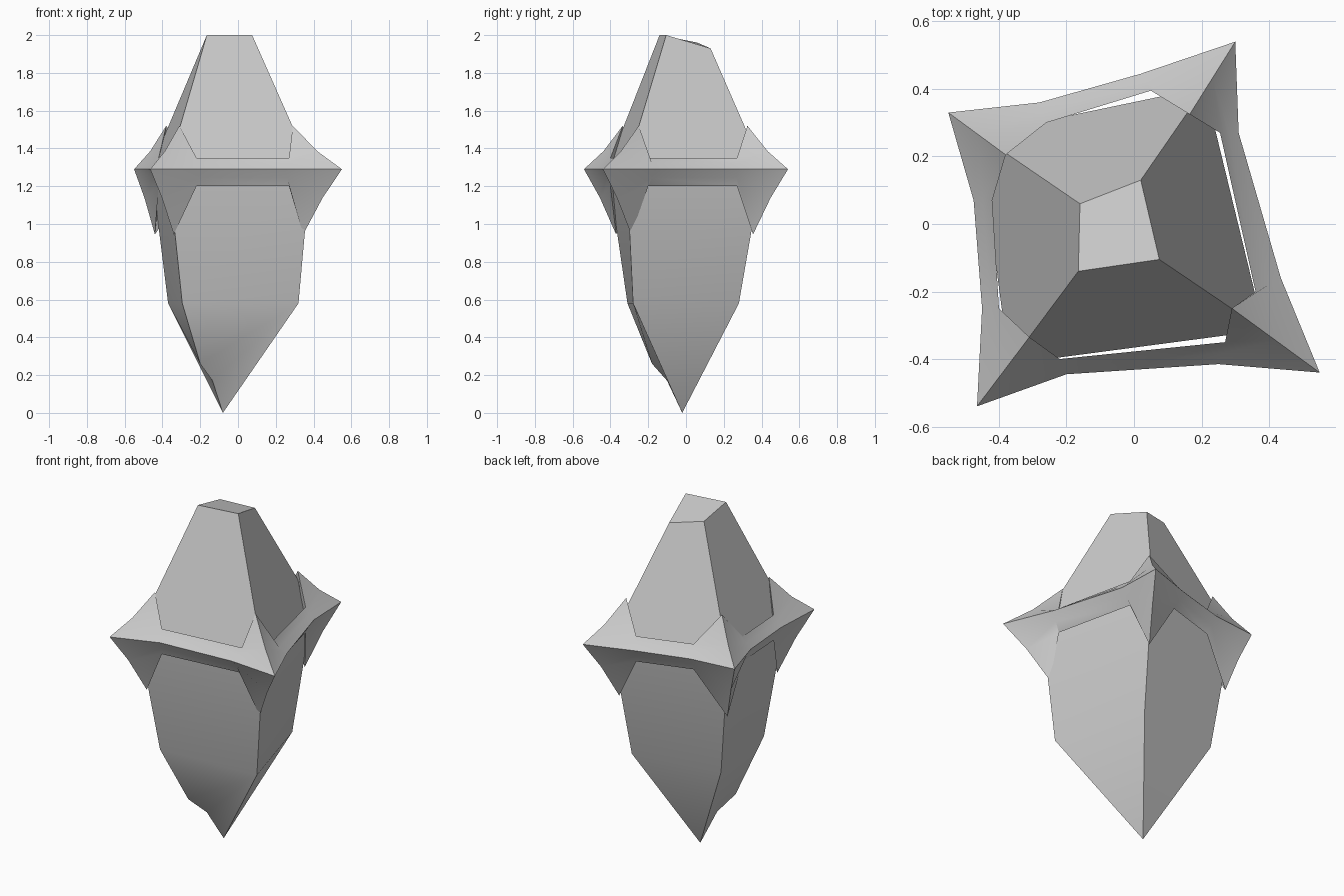
import bpy
import bmesh
from mathutils import Vector
from math import radians

default_cube = bpy.data.objects.get("Cube")
if default_cube:
    bpy.data.objects.remove(default_cube, do_unlink=True)

# One stone colour for every part
stone = bpy.data.materials.new("pale_grey_stone")
stone.use_nodes = True
grey = (0.6, 0.6, 0.6, 1)
stone.diffuse_color = grey
stone.node_tree.nodes["Principled BSDF"].inputs["Base Color"].default_value = grey


def level(points, height):
    """Lift a flat outline to one height."""
    return [Vector((x, y, height)) for x, y in points]


def add_ring(mesh, points):
    return [mesh.verts.new(point) for point in points]


def bridge(mesh, lower, upper):
    """Join two closed rings of equal length with quads."""
    count = len(lower)
    for i in range(count):
        following = (i + 1) % count
        mesh.faces.new((lower[i], lower[following], upper[following], upper[i]))


def finish(mesh, name):
    bmesh.ops.recalc_face_normals(mesh, faces=mesh.faces)
    data = bpy.data.meshes.new(name)
    mesh.to_mesh(data)
    mesh.free()
    data.materials.append(stone)
    part = bpy.data.objects.new(name, data)
    bpy.context.collection.objects.link(part)
    bpy.ops.object.select_all(action="DESELECT")
    part.select_set(True)
    bpy.context.view_layer.objects.active = part
    bpy.ops.object.shade_smooth_by_angle(angle=radians(25))
    return part


# Core crystal: outlines run front left, front right, back right, back left as drawn
waist = level([(-.295, -.31), (.32, -.28), (.16, .28), (-.37, .2)], .58)
girdle = level([(-.37, -.415), (.385, -.315), (.21, .405), (-.46, .265)], 1.3)
crown = level([(-.165, -.14), (.075, -.105), (.02, .13), (-.16, .06)], 2)
crown[2].z = 1.93
crown[3].z = 1.96

core = bmesh.new()
waist_ring, girdle_ring, crown_ring = [add_ring(core, r) for r in (waist, girdle, crown)]
bridge(core, waist_ring, girdle_ring)
bridge(core, girdle_ring, crown_ring)
core.faces.new(crown_ring)

# Pointed root with a chipped front edge
front_low, front_high, back_high, back_low = waist_ring
tip = core.verts.new((-.08, -.02, 0))
chip_top = core.verts.new((-.2, -.18, .26))
chip_base = core.verts.new((-.135, -.1, .17))
for neighbour in (front_high, back_low):
    core.faces.new((front_low, neighbour, chip_top))
    core.faces.new((chip_top, neighbour, chip_base))
    core.faces.new((chip_base, neighbour, tip))
core.faces.new((front_high, back_high, tip))
core.faces.new((back_high, back_low, tip))
finish(core, "crystal_core")

# Collar corners: spike tip, upper claw end, lower claw end
corners = [
    [(-.465, -.54), (-.31, -.335), (-.34, -.37)],
    [(.55, -.44), (.29, -.25), (.345, -.29)],
    [(.3, .54), (.165, .325), (.19, .355)],
    [(-.55, .33), (-.38, .205), (-.44, .24)],
]
# Collar sides: outer and inner point near each end
sides = [
    [(-.2, -.445), (-.22, -.4), (.25, -.415), (.27, -.35)],
    [(.435, -.16), (.36, -.2), (.31, .27), (.255, .27)],
    [(.02, .445), (.05, .395), (-.28, .36), (-.26, .3)],
    [(-.475, .07), (-.42, .07), (-.45, -.25), (-.4, -.25)],
]


def collar_section(outer, top, bottom, top_z, bottom_z, pinch):
    """Cross-section from the upper lip over the rim to the lower lip."""
    rim = Vector((*outer, 1.29))
    upper = Vector((*top, top_z))
    lower = Vector((*bottom, bottom_z))
    drop = Vector((0, 0, pinch))
    return [upper, (upper + rim) / 2 - drop, rim, (lower + rim) / 2 + drop, lower]


collar = bmesh.new()
sections = []
for (spike, top, bottom), (rim_a, lip_a, rim_b, lip_b) in zip(corners, sides):
    sections.append(collar_section(spike, top, bottom, 1.52, .945, .02))
    sections.append(collar_section(rim_a, lip_a, lip_a, 1.35, 1.2, 0))
    sections.append(collar_section(rim_b, lip_b, lip_b, 1.35, 1.2, 0))
rings = [add_ring(collar, section) for section in sections]
for i, ring in enumerate(rings):
    bridge(collar, ring, rings[(i + 1) % len(rings)])
finish(collar, "spiked_collar")
